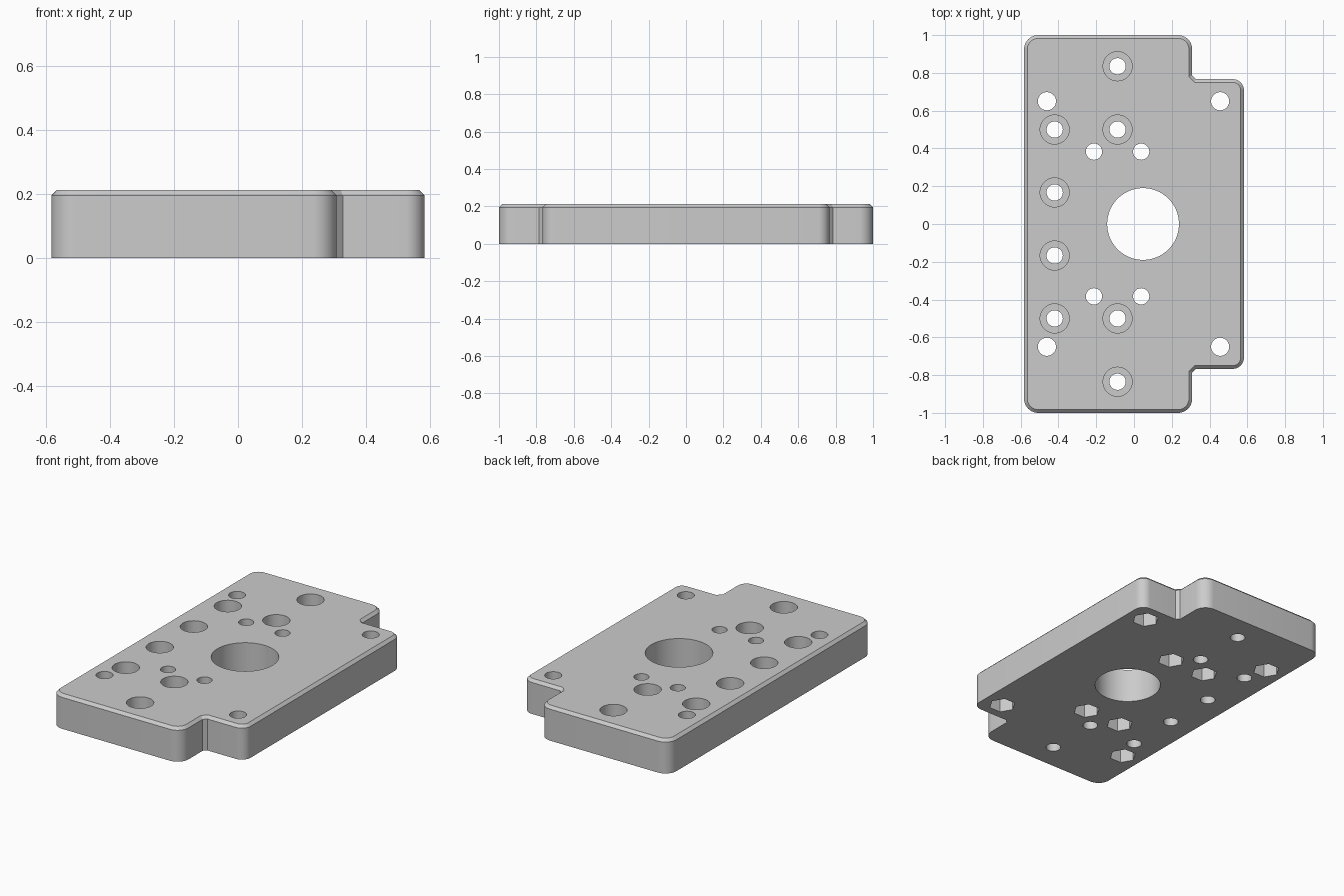
import bpy
import bmesh
from math import pi, cos, sin, radians
from mathutils import Matrix

default = bpy.data.objects.get("Cube")
if default:
    bpy.data.objects.remove(default, do_unlink=True)

HEIGHT = 0.212
CHAMFER = 0.017
HALF_X, HALF_Y = 0.582, 1.0
NOTCH_X, NOTCH_Y, NOTCH_CUT = 0.308, 0.767, 0.019

grey = bpy.data.materials.new("grey")
grey.use_nodes = True
colour = (0.6, 0.6, 0.6, 1)
grey.diffuse_color = colour
grey.node_tree.nodes["Principled BSDF"].inputs["Base Color"].default_value = colour


def make_object(name, bm):
    mesh = bpy.data.meshes.new(name)
    bmesh.ops.recalc_face_normals(bm, faces=bm.faces)
    bm.to_mesh(mesh)
    bm.free()
    mesh.materials.append(grey)
    obj = bpy.data.objects.new(name, mesh)
    bpy.context.collection.objects.link(obj)
    return obj


def rounded(x, y, r, steps=10):
    """Quarter arc inside the outer corner (x, y), y > 0, from the side to the end."""
    sx = 1 if x > 0 else -1
    angles = [pi / 2 * i / steps for i in range(steps + 1)]
    return [(x - sx * r * (1 - cos(a)), y - r * (1 - sin(a))) for a in angles]


def add_cylinder(bm, x, y, radius, bottom, top, sides=48):
    place = Matrix.Translation((x, y, (bottom + top) / 2))
    bmesh.ops.create_cone(bm, cap_ends=True, segments=sides, radius1=radius,
                          radius2=radius, depth=top - bottom, matrix=place)


# Plate outline: back half, then mirrored to the front half
half = rounded(HALF_X, NOTCH_Y, 0.06)
half += [(NOTCH_X + NOTCH_CUT, NOTCH_Y), (NOTCH_X, NOTCH_Y + NOTCH_CUT)]
half += rounded(NOTCH_X, HALF_Y, 0.075)
half += reversed(rounded(-HALF_X, HALF_Y, 0.075))
outline = half + [(x, -y) for x, y in reversed(half)]

# Plate body with a chamfered top rim
bm = bmesh.new()
base = bm.faces.new([bm.verts.new((x, y, 0)) for x, y in outline])
raised = bmesh.ops.extrude_face_region(bm, geom=[base], use_keep_orig=True)["geom"]
bmesh.ops.translate(bm, vec=(0, 0, HEIGHT),
                    verts=[v for v in raised if isinstance(v, bmesh.types.BMVert)])
bmesh.ops.recalc_face_normals(bm, faces=bm.faces)
rim = [e for e in bm.edges if all(v.co.z > HEIGHT / 2 for v in e.verts)]
bmesh.ops.bevel(bm, geom=rim, offset=CHAMFER, segments=1, affect='EDGES')
plate = make_object("mounting_plate", bm)

# Hole layouts
screw_holes = [(x, s * y) for s in (1, -1)
               for x, y in ((-0.087, 0.835), (-0.087, 0.5), (-0.42, 0.5), (-0.42, 0.167))]
inner_holes = [(x, s * 0.383) for s in (1, -1) for x in (-0.212, 0.038)]
corner_holes = [(x, s * 0.65) for s in (1, -1) for x in (-0.461, 0.456)]

# Through bores and the large central opening
bores = bmesh.new()
add_cylinder(bores, 0.048, 0, 0.19, -0.1, HEIGHT + 0.1, 96)
for holes, radius in ((screw_holes, 0.043), (inner_holes, 0.043), (corner_holes, 0.048)):
    for x, y in holes:
        add_cylinder(bores, x, y, radius, -0.1, HEIGHT + 0.1)

# Round counterbores from above, hexagonal nut pockets from below
pockets = bmesh.new()
for x, y in screw_holes:
    add_cylinder(pockets, x, y, 0.077, HEIGHT - 0.1, HEIGHT + 0.1)
for x, y in inner_holes + corner_holes:
    start = len(pockets.verts)
    add_cylinder(pockets, x, y, 0.077, -0.1, 0.09, 6)
    pockets.verts.ensure_lookup_table()
    bmesh.ops.rotate(pockets, verts=pockets.verts[start:], cent=(x, y, 0),
                     matrix=Matrix.Rotation(radians(30), 3, 'Z'))

# Cut the holes and bake the result
cutters = [make_object("pocket_cutter", pockets), make_object("bore_cutter", bores)]
for cutter in cutters:
    cutter.hide_render = True
    cut = plate.modifiers.new(cutter.name, 'BOOLEAN')
    cut.operation = 'DIFFERENCE'
    cut.solver = 'EXACT'
    cut.object = cutter
bpy.context.view_layer.update()
evaluated = plate.evaluated_get(bpy.context.evaluated_depsgraph_get())
result = bpy.data.meshes.new_from_object(evaluated)
plate.modifiers.clear()
plate.data = result
for cutter in cutters:
    bpy.data.objects.remove(cutter, do_unlink=True)

# Smooth round walls, sharp edges elsewhere
bpy.ops.object.select_all(action='DESELECT')
plate.select_set(True)
bpy.context.view_layer.objects.active = plate
bpy.ops.object.shade_smooth_by_angle(angle=radians(30))
